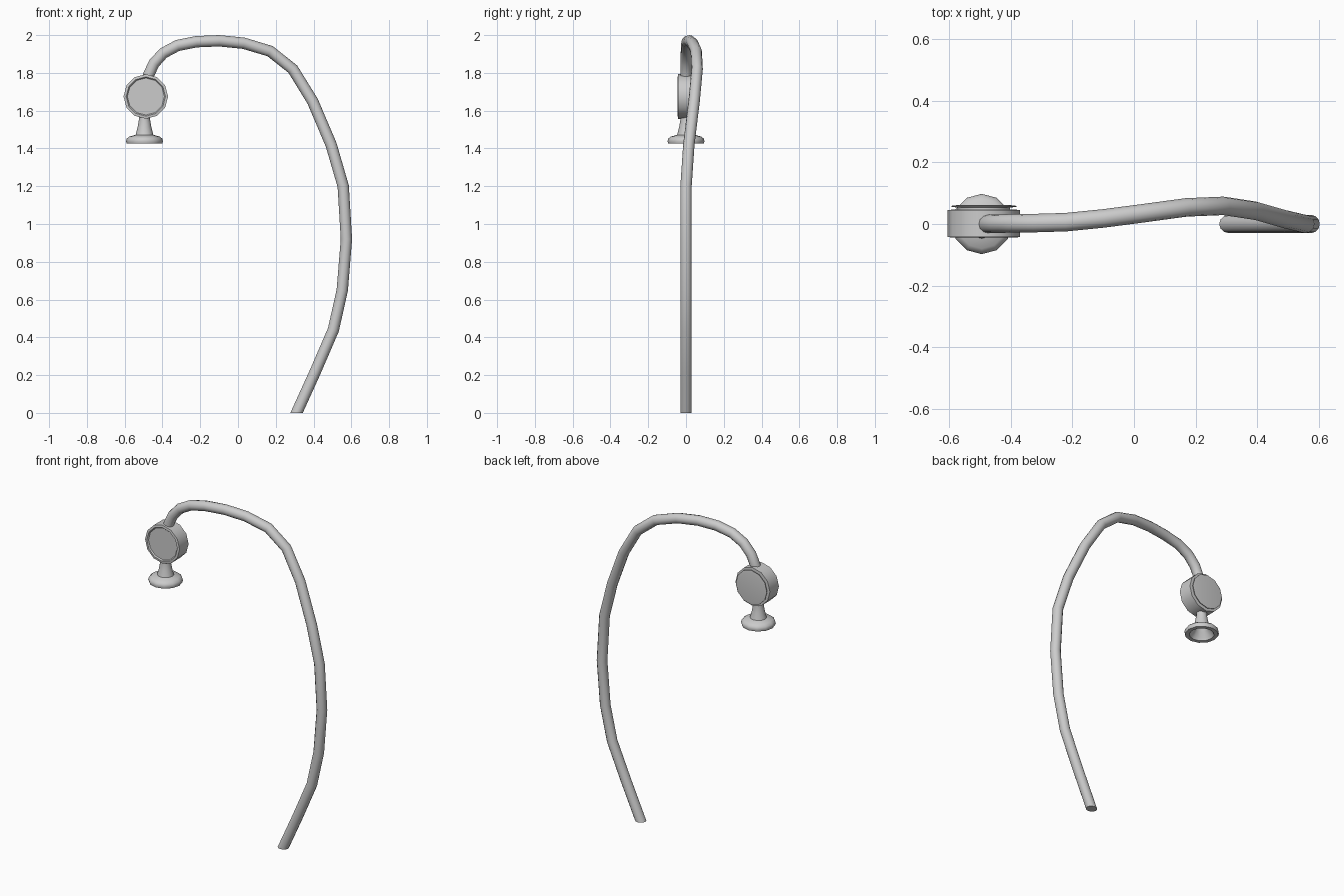
import bpy, bmesh
from math import sin, cos, pi
from mathutils import Vector, Matrix

if "Cube" in bpy.data.objects:
    bpy.data.objects.remove(bpy.data.objects["Cube"])

SIDES = 12


def finish(name, bm, angle):
    bmesh.ops.recalc_face_normals(bm, faces=bm.faces)
    mesh = bpy.data.meshes.new(name)
    bm.to_mesh(mesh)
    bm.free()
    ob = bpy.data.objects.new(name, mesh)
    bpy.context.collection.objects.link(ob)
    bpy.ops.object.select_all(action='DESELECT')
    ob.select_set(True)
    bpy.context.view_layer.objects.active = ob
    bpy.ops.object.shade_smooth_by_angle(angle=angle)
    return ob


def skin(bm, rings):
    # Bridge successive rings and close both ends
    for a, b in zip(rings, rings[1:]):
        for i in range(SIDES):
            j = (i + 1) % SIDES
            bm.faces.new((a[i], a[j], b[j], b[i]))
    bm.faces.new(rings[0])
    bm.faces.new(rings[-1])


def lathe(name, profile, centre, along_y=False, angle=0.7):
    bm = bmesh.new()
    rot = Matrix.Rotation(-pi / 2, 3, 'X') if along_y else Matrix.Identity(3)
    rings = [[bm.verts.new(Vector(centre) + rot @ Vector(
        (r * cos(2 * pi * i / SIDES), r * sin(2 * pi * i / SIDES), h)))
        for i in range(SIDES)] for r, h in profile]
    skin(bm, rings)
    return finish(name, bm, angle)


def tube(name, path, radius):
    bm = bmesh.new()
    pts = [Vector(p) for p in path]
    rings = []
    for k, p in enumerate(pts):
        t = (pts[min(k + 1, len(pts) - 1)] - pts[max(k - 1, 0)]).normalized()
        side = (Vector((0, 1, 0)) - t * t.y).normalized()
        up = t.cross(side)
        ring = []
        for i in range(SIDES):
            a = 2 * pi * i / SIDES
            v = p + radius * (side * cos(a) + up * sin(a))
            if k == 0:
                v -= t * (v.z / t.z)  # level cut on the ground
            ring.append(bm.verts.new(v))
        rings.append(ring)
    skin(bm, rings)
    return finish(name, bm, 0.8)


# Flexible hose, from the ground over the arch and into the drum
tube("hose", [
    (0.31, 0, 0), (0.41, 0, 0.22), (0.505, 0, 0.44), (0.552, 0, 0.65),
    (0.574, 0, 0.92), (0.557, 0, 1.2), (0.493, 0.015, 1.42),
    (0.395, 0.043, 1.65), (0.29, 0.059, 1.82), (0.17, 0.054, 1.915),
    (0.03, 0.035, 1.957), (-0.10, 0.018, 1.97), (-0.22, 0.006, 1.965),
    (-0.32, 0.003, 1.945), (-0.395, 0.002, 1.905), (-0.445, 0.001, 1.85),
    (-0.475, 0, 1.785), (-0.483, 0, 1.72)], 0.03)

# Drum with a shallow front face and a thin flanged disc on the back
lathe("drum", [(0.098, -0.037), (0.104, -0.044), (0.118, -0.042), (0.118, 0.046),
               (0.085, 0.047), (0.085, 0.054), (0.106, 0.055), (0.106, 0.059),
               (0.09, 0.061)], (-0.488, 0, 1.675), along_y=True)

# Flared hollow bell under the drum
lathe("bell", [(0.03, 1.60), (0.03, 1.55), (0.037, 1.51), (0.047, 1.472),
               (0.08, 1.463), (0.094, 1.452), (0.098, 1.438), (0.094, 1.426),
               (0.07, 1.426), (0.064, 1.44), (0.042, 1.466), (0.02, 1.52)],
      (-0.495, 0, 0))
